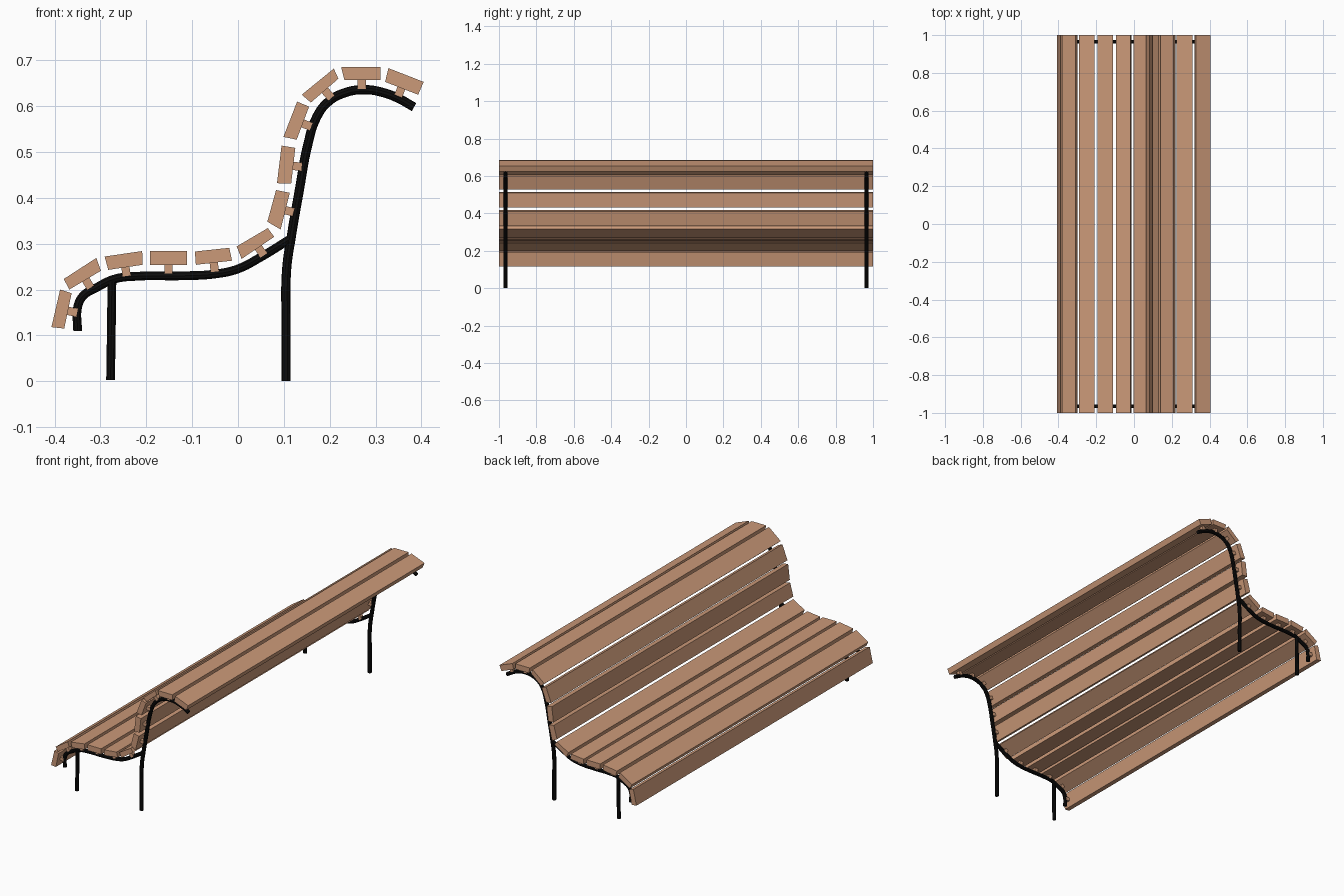
import bpy, bmesh
from mathutils import Vector

if "Cube" in bpy.data.objects:
    bpy.data.objects.remove(bpy.data.objects["Cube"])


def material(name, color):
    m = bpy.data.materials.new(name)
    m.diffuse_color = color
    m.use_nodes = True
    m.node_tree.nodes["Principled BSDF"].inputs["Base Color"].default_value = m.diffuse_color
    return m


wood = material("wood", (0.60, 0.32, 0.19, 1))
iron = material("iron", (0.004, 0.004, 0.004, 1))
FRAME_Y = 0.965


def prism(name, profile, y0, y1):
    """Extrude an x-z outline along y."""
    bm = bmesh.new()
    face = bm.faces.new([bm.verts.new((x, y0, z)) for x, z in profile])
    new = bmesh.ops.extrude_face_region(bm, geom=[face])["geom"]
    bmesh.ops.translate(bm, vec=(0, y1 - y0, 0),
                        verts=[v for v in new if isinstance(v, bmesh.types.BMVert)])
    bmesh.ops.recalc_face_normals(bm, faces=bm.faces)
    me = bpy.data.meshes.new(name)
    bm.to_mesh(me)
    bm.free()
    me.materials.append(wood)
    ob = bpy.data.objects.new(name, me)
    bpy.context.collection.objects.link(ob)


def tube(name, pts, y):
    """Round bar along a smooth x-z path."""
    cu = bpy.data.curves.new(name, "CURVE")
    cu.dimensions = "3D"
    cu.bevel_depth = 0.01
    cu.bevel_resolution = 3
    cu.resolution_u = 6
    cu.use_fill_caps = True
    sp = cu.splines.new("BEZIER")
    sp.bezier_points.add(len(pts) - 1)
    for bp, (x, z) in zip(sp.bezier_points, pts):
        bp.co = (x, y, z)
        bp.handle_left_type = bp.handle_right_type = "AUTO"
    cu.materials.append(iron)
    ob = bpy.data.objects.new(name, cu)
    bpy.context.collection.objects.link(ob)
    bpy.ops.object.select_all(action="DESELECT")
    ob.select_set(True)
    bpy.context.view_layer.objects.active = ob
    bpy.ops.object.convert(target="MESH")
    bpy.ops.object.shade_smooth_by_angle()


# Slat cross-sections: outer start, outer end, inner end, inner start
slats = [
    [(-.407, .118), (-.388, .200), (-.363, .192), (-.379, .115)],
    [(-.380, .223), (-.309, .269), (-.299, .241), (-.368, .200)],
    [(-.291, .272), (-.209, .284), (-.208, .254), (-.283, .243)],
    [(-.192, .284), (-.111, .284), (-.111, .254), (-.192, .254)],
    [(-.094, .283), (-.019, .291), (-.013, .263), (-.092, .254)],
    [(-.003, .294), (.065, .334), (.079, .315), (.008, .267)],
    [(.064, .348), (.083, .417), (.113, .411), (.093, .331)],
    [(.085, .432), (.095, .514), (.125, .509), (.116, .431)],
    [(.099, .533), (.129, .610), (.155, .599), (.128, .527)],
    [(.139, .625), (.209, .682), (.219, .660), (.159, .608)],
    [(.225, .686), (.311, .686), (.311, .657), (.232, .657)],
    [(.328, .683), (.405, .653), (.393, .625), (.321, .653)],
]
for i, s in enumerate(slats, 1):
    prism(f"slat_{i:02d}", s, -1, 1)
    # Mounting blocks from slat to frame
    a, b = Vector(s[3]), Vector(s[2])
    u = (b - a).normalized()
    n = Vector((u.y, -u.x))
    mid = (Vector(s[0]) + Vector(s[1]) + a + b) / 4 + n * 0.012
    block = [mid - u * .009, mid + u * .009,
             mid + u * .009 + n * .022, mid - u * .009 + n * .022]
    for y in (-FRAME_Y, FRAME_Y):
        prism(f"slat_block_{i:02d}", block, y - .01, y + .01)

# Iron end frames
seat_rail = [(-.35, .11), (-.349, .165), (-.337, .187), (-.309, .204), (-.269, .223),
             (-.22, .229), (-.12, .23), (-.05, .234), (0, .245), (.05, .271), (.112, .309)]
front_leg = [(-.278, .003), (-.2765, .1), (-.275, .218)]
back_post = [(.105, 0), (.105, .12), (.106, .243), (.117, .32), (.134, .418), (.152, .515),
             (.171, .575), (.195, .608), (.232, .629), (.278, .636), (.319, .629),
             (.352, .616), (.384, .598)]
for y in (-FRAME_Y, FRAME_Y):
    tube("seat_rail", seat_rail, y)
    tube("front_leg", front_leg, y)
    tube("back_post", back_post, y)
